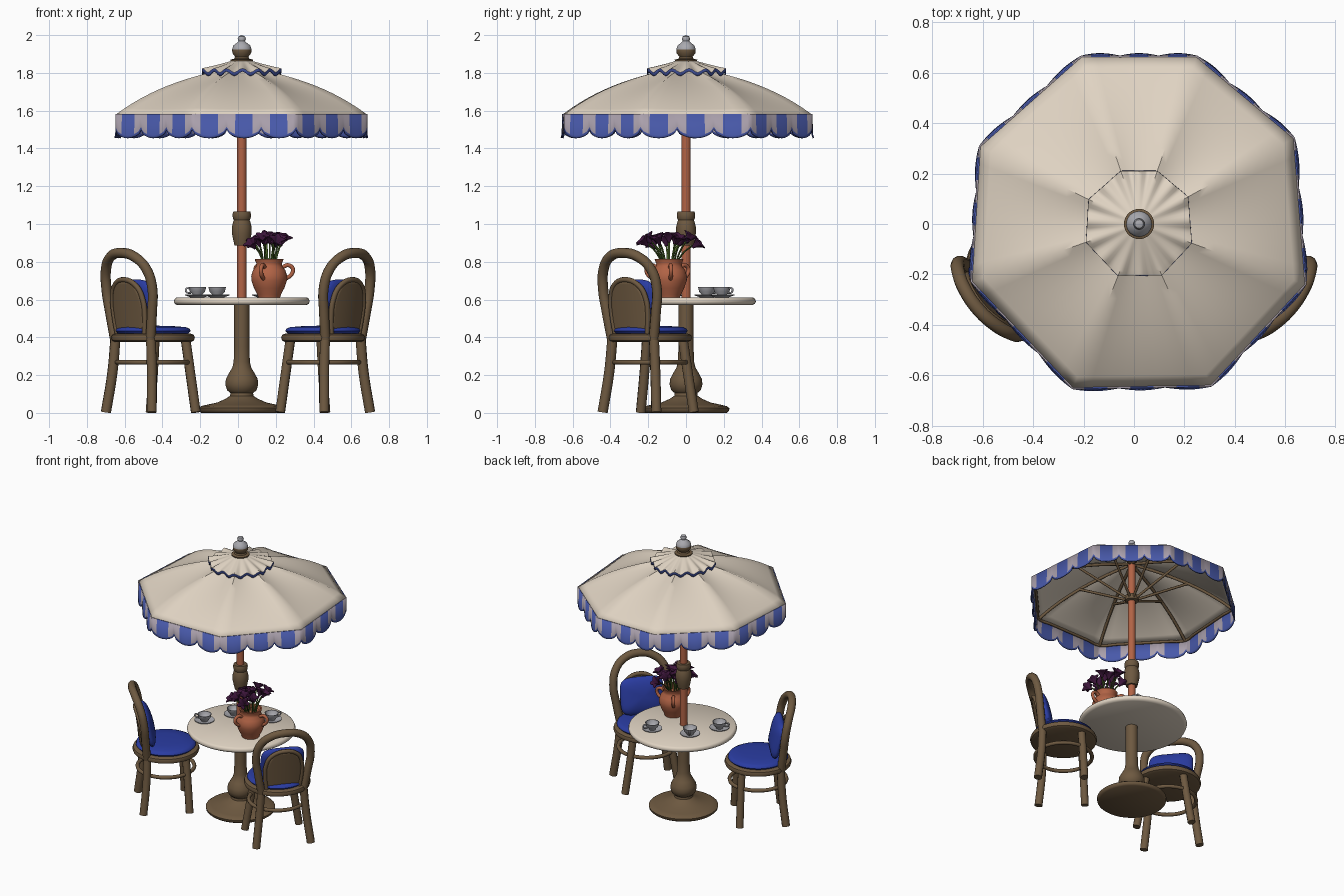
import bpy, bmesh, math, random
from math import sin, cos, pi, radians
from mathutils import Matrix, Vector

if "Cube" in bpy.data.objects:
    bpy.data.objects.remove(bpy.data.objects["Cube"])
random.seed(4)


def material(name, r, g, b):
    m = bpy.data.materials.new(name)
    m.use_nodes = True
    m.diffuse_color = (r, g, b, 1)
    m.node_tree.nodes["Principled BSDF"].inputs["Base Color"].default_value = (r, g, b, 1)
    return m


CREAM = material("cream", .74, .65, .54)
STRIPE = material("stripe blue", .065, .10, .40)
LILAC = material("pale lilac", .40, .35, .41)
BLUE = material("cushion blue", .023, .045, .36)
WOOD = material("brown wood", .155, .10, .052)
CLAY = material("terracotta", .44, .125, .06)
GREY = material("china grey", .40, .40, .43)
PURPLE = material("dark purple", .048, .008, .045)
GREEN = material("stem green", .06, .115, .018)
C = Vector((.02, 0, 0))


def smooth(ob, angle=45):
    bpy.ops.object.select_all(action='DESELECT')
    ob.select_set(True)
    bpy.context.view_layer.objects.active = ob
    bpy.ops.object.shade_smooth_by_angle(angle=radians(angle))
    return ob


def grid(name, fn, nu, nv, mats, rule=None, thick=0):
    """Surface from fn(u, v); seams and poles are welded."""
    bm = bmesh.new()
    vs = [[bm.verts.new(fn(i / nu, j / nv)) for j in range(nv + 1)] for i in range(nu + 1)]
    for i in range(nu):
        for j in range(nv):
            f = bm.faces.new((vs[i][j], vs[i + 1][j], vs[i + 1][j + 1], vs[i][j + 1]))
            if rule:
                f.material_index = rule((i + .5) / nu, (j + .5) / nv)
    bmesh.ops.remove_doubles(bm, verts=bm.verts, dist=1e-5)
    bmesh.ops.recalc_face_normals(bm, faces=bm.faces)
    me = bpy.data.meshes.new(name)
    bm.to_mesh(me)
    bm.free()
    for m in mats:
        me.materials.append(m)
    ob = bpy.data.objects.new(name, me)
    bpy.context.collection.objects.link(ob)
    if thick:
        mod = ob.modifiers.new("thickness", 'SOLIDIFY')
        mod.thickness, mod.offset = thick, 0
    return smooth(ob)


def lathe(name, prof, mats, at=C, seg=40, rule=None):
    n = len(prof) - 1

    def fn(u, v):
        r, z = prof[round(v * n)]
        return Vector((r * cos(2 * pi * u), r * sin(2 * pi * u), z)) + at
    return grid(name, fn, seg, n, mats, rule)


def tube(name, pts, r, mat, cyclic=False, sides=3):
    cu = bpy.data.curves.new(name, 'CURVE')
    cu.dimensions, cu.bevel_depth, cu.bevel_resolution = '3D', r, sides
    cu.use_fill_caps, cu.resolution_u = True, 6
    sp = cu.splines.new('BEZIER')
    sp.bezier_points.add(len(pts) - 1)
    for b, p in zip(sp.bezier_points, pts):
        b.co = p
        b.handle_left_type = b.handle_right_type = 'AUTO'
    sp.use_cyclic_u = cyclic
    cu.materials.append(mat)
    ob = bpy.data.objects.new(name, cu)
    bpy.context.collection.objects.link(ob)
    bpy.ops.object.select_all(action='DESELECT')
    ob.select_set(True)
    bpy.context.view_layer.objects.active = ob
    bpy.ops.object.convert(target='MESH')
    return smooth(bpy.context.view_layer.objects.active, 60)


def circle(r, z, n=12):
    return [(r * cos(2 * pi * i / n), r * sin(2 * pi * i / n), z) for i in range(n)]


# Table with turned pedestal
lathe("table_top", [(0, .57), (.34, .57), (.355, .578), (.36, .59), (.355, .604), (.345, .611), (0, .611)],
      [CREAM], C + Vector((0, .01, 0)), 64)
lathe("table_pedestal", [(0, 0), (.215, 0), (.228, .01), (.23, .025), (.215, .036), (.19, .042), (.13, .055),
      (.085, .075), (.062, .09), (.06, .105), (.078, .12), (.087, .15), (.084, .18), (.065, .215), (.05, .24),
      (.043, .27), (.04, .35), (.04, .57), (0, .57)], [WOOD])

# Parasol pole, sleeve and finial
lathe("parasol_pole", [(0, .6), (.025, .6), (.025, 1.86), (0, 1.86)], [CLAY], seg=24)
lathe("pole_sleeve", [(.025, .885), (.038, .885), (.044, .91), (.052, .95), (.052, .985), (.046, 1.01), (.042, 1.02),
      (.047, 1.03), (.049, 1.05), (.045, 1.065), (.025, 1.065)], [WOOD], seg=28)
lathe("finial", [(0, 1.85), (.058, 1.86), (.06, 1.87), (.04, 1.875), (.035, 1.885), (.05, 1.905), (.051, 1.925),
      (.045, 1.945), (.025, 1.96), (.017, 1.968), (.022, 1.98), (.017, 1.993), (0, 2)],
      [WOOD, GREY], seg=28, rule=lambda u, v: int(v > .5))

# Parasol canopy
ANG = [radians(a) for a in (29, 71, 109, 154, 199, 248, 294, 340)]


def rim(u, r):
    """Point on the eight-sided outline at distance r along the ridges."""
    k, t = int(u * 8 + 1e-6), u * 8 - int(u * 8 + 1e-6)
    a, b = (Vector((cos(ANG[i % 8]), sin(ANG[i % 8]), 0)) for i in (k, k + 1))
    return C + r * a.lerp(b, t), t


def ridge_z(r):
    return 1.835 - .2 * r - .34 * r ** 3


def canopy(u, v):
    r = .03 + .67 * v
    p, t = rim(u, r)
    p.z = ridge_z(r) - .08 * v * (1 - v) * 4 * t * (1 - t)
    return p


def cap(u, v):
    r = .03 + .19 * min(v * 1.07, 1)
    p, t = rim(u, r)
    p.z = 1.868 - .3 * (r - .03) + .012 * v * v * cos(4 * pi * t) - (.016 if v > .95 else 0)
    return p


def skirt(u, v):
    p, t = rim(u, .703)
    wave = abs(sin(pi * u * 24))
    low = 1.50 - .045 * math.sqrt(wave)
    p = C + (p - C) * (1 + .015 * v * wave)
    p.z = (1.583, low + .014, low)[round(v * 2)]
    return p


grid("canopy", canopy, 64, 14, [CREAM], thick=.008)
grid("canopy_cap", cap, 96, 16, [CREAM, STRIPE], lambda u, v: int(v > .94), .007)
grid("canopy_skirt", skirt, 288, 2, [STRIPE, LILAC],
     lambda u, v: int(v < .5 and abs(u * 24 % 1 - .5) > .25), .008)

# Parasol frame under the canopy
lathe("strut_hub", [(.025, 1.53), (.045, 1.535), (.045, 1.57), (.025, 1.575)], [WOOD], seg=20)
for a in ANG:
    d = Vector((cos(a), sin(a), 0))

    def spot(r, z):
        return C + d * r + Vector((0, 0, z))
    tube("canopy_rib", [spot(r, ridge_z(r) - .017) for r in (.03, .25, .45, .6, .69)], .01, WOOD)
    tube("canopy_strut", [spot(.04, 1.555), spot(.38, ridge_z(.38) - .02)], .009, WOOD)
tube("canopy_hoop", [rim(i / 40, .685)[0] + Vector((0, 0, 1.572)) for i in range(40)], .009, WOOD, True)


# Bentwood chairs
def back(x, z, off=0):
    return Vector((x, off - .13 - .14 * (z - .42) - .035 * (1 - (x / .19) ** 2), z))


def mirrored(half):
    """Arch path from one half listed from the foot up to the crown."""
    return [back(-x, z) for x, z in half] + [back(x, z) for x, z in half[-2::-1]]


def panel(u, v):
    z = .43 + .27 * v
    w = .123 * math.sqrt(max(0, 1 - max(0, (z - .55) / .153) ** 2))
    return back((2 * u - 1) * w, z)


def power(x, e):
    return math.copysign(abs(x) ** e, x)


def pillow(u, v):
    a, b = 2 * pi * u, pi * (v - .5)
    p = Vector((.15 * cos(b) * power(cos(a), .45), .045 * sin(b), .13 * cos(b) * power(sin(a), .45)))
    return Matrix.Rotation(.22, 3, 'X') @ p + Vector((0, -.125, .58))


def chair():
    o = Vector((0, 0, 0))
    parts = [
        lathe("chair_seat", [(0, .375), (.2, .375), (.217, .383), (.222, .398), (.217, .413), (.2, .42), (0, .42)],
              [WOOD], o),
        lathe("seat_cushion", [(0, .42), (.188, .42), (.2, .433), (.195, .445), (.175, .454), (.1, .46), (0, .462)],
              [BLUE], o),
        grid("back_panel", panel, 12, 14, [WOOD], thick=.012),
        grid("back_pillow", pillow, 40, 14, [BLUE]),
        tube("back_arch", mirrored([(.145, .39), (.17, .53), (.187, .66), (.165, .76), (.1, .825), (0, .847)]),
             .027, WOOD),
        tube("inner_arch", mirrored([(.11, .41), (.125, .52), (.122, .6), (.09, .67), (0, .705)]), .014, WOOD),
        tube("leg_ring", circle(.188, .268), .013, WOOD, True)]
    for s in (-1, 1):
        parts.append(tube("back_leg", [(s * .145, -.138, .39), (s * .16, -.145, .22), (s * .187, -.168, .003)],
                          .027, WOOD))
        parts.append(tube("front_leg", [(s * .125, .12, .39), (s * .15, .13, .22), (s * .185, .14, .003)],
                          .026, WOOD))
    return parts


for side in (1, -1):
    place = Matrix.Translation((.45 * side, -.19, 0)) @ Matrix.Rotation(radians(49.5) * side, 4, 'Z')
    for ob in chair():
        ob.data.transform(place)

# Cups on saucers
for x, y, turn in ((.14, .19, 60), (-.11, .11, 120), (-.215, -.08, 200)):
    at = Vector((x, y, .611))
    lathe("saucer", [(0, 0), (.035, 0), (.066, .012), (.066, .016), (.035, .006), (0, .006)], [GREY], at, 28)
    lathe("cup", [(0, .006), (.022, .006), (.024, .014), (.04, .03), (.047, .056), (.043, .056), (.036, .032),
          (.02, .018), (0, .018)], [GREY], at, 28)
    d = Vector((cos(radians(turn)), sin(radians(turn)), 0))
    tube("cup_handle", [at + d * r + Vector((0, 0, z)) for r, z in ((.042, .048), (.064, .046), (.06, .028), (.036, .024))],
         .005, GREY)

# Vase with three handles
V = Vector((.165, -.09, 0))
lathe("vase", [(0, .611), (.058, .611), (.062, .625), (.08, .66), (.094, .7), (.095, .725), (.086, .755), (.07, .775),
      (.067, .79), (.074, .806), (.076, .814), (.066, .814), (.06, .79), (0, .78)], [CLAY], V, 36)
for a in (5, -110, 125):
    d = Vector((cos(radians(a)), sin(radians(a)), 0))
    tube("vase_handle", [V + d * r + Vector((0, 0, z)) for r, z in
         ((.07, .77), (.1, .782), (.125, .765), (.12, .735), (.088, .71))], .011, CLAY)


# Lobed flowers on curved stems
def bloom(u, v):
    r = .005 + .031 * v ** 1.4 * (1 + .28 * v * cos(10 * pi * u))
    return Vector((r * cos(2 * pi * u), r * sin(2 * pi * u), .055 * v - .02 * max(0, v - .7)))


for i in range(13):
    a, q = i * 2.4, math.sqrt((i + .3) / 13)
    tip = V + Vector((.09 * q * cos(a), .14 * q * sin(a), .925 - .035 * q + random.uniform(-.015, .015)))
    foot = V + Vector((.03 * cos(a), .03 * sin(a), .77))
    mid = foot.lerp(tip, .5) + Vector((0, 0, .02))
    tube("flower_stem", [foot, mid, tip], .005, GREEN, sides=1)
    flower = grid("flower", bloom, 30, 6, [PURPLE], thick=.004)
    turn = (tip - mid).to_track_quat('Z', 'Y').to_matrix().to_4x4()
    flower.data.transform(Matrix.Translation(tip - Vector((0, 0, .01))) @ turn)
